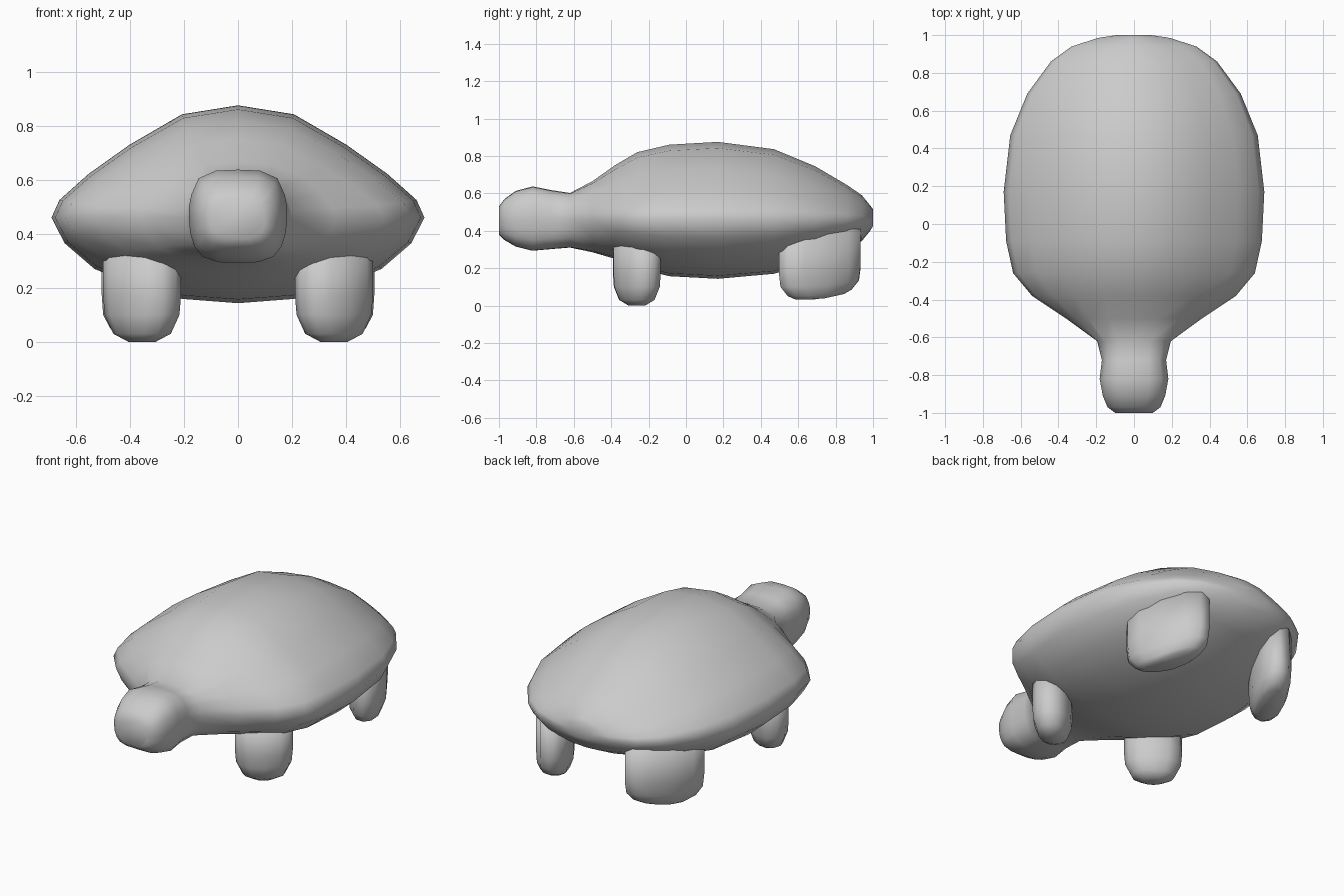
import bpy, bmesh
from math import cos, sin, pi, copysign

if "Cube" in bpy.data.objects:
    bpy.data.objects.remove(bpy.data.objects["Cube"])


def loft(name, rings):
    """Skin a list of closed point rings and cap both ends."""
    bm = bmesh.new()
    loops = [[bm.verts.new(p) for p in ring] for ring in rings]
    for a, b in zip(loops, loops[1:]):
        n = len(a)
        for i in range(n):
            bm.faces.new((a[i], a[(i + 1) % n], b[(i + 1) % n], b[i]))
    bm.faces.new(loops[0])
    bm.faces.new(loops[-1])
    bmesh.ops.recalc_face_normals(bm, faces=bm.faces)
    for f in bm.faces:
        f.smooth = True
    mesh = bpy.data.meshes.new(name)
    bm.to_mesh(mesh)
    bm.free()
    obj = bpy.data.objects.new(name, mesh)
    bpy.context.collection.objects.link(obj)
    return obj


# Half cross-sections (top to bottom), scaled to width and height
HEAD = [(0, 1), (.45, .98), (.8, .82), (.95, .48), (1, .2), (1, 0),
        (.97, -.35), (.88, -.65), (.72, -.87), (.4, -.99), (0, -1)]
SHELL = [(0, 1), (.3, .92), (.58, .65), (.8, .39), (.957, .157), (1, 0),
         (.93, -.3), (.77, -.6), (.55, -.8), (.3, -.95), (0, -1)]

# Stations: y, half width, top z, bottom z, blend from head to shell
STATIONS = [
    (-1.0, .10, .53, .38, 0), (-.97, .14, .57, .35, 0),
    (-.91, .165, .613, .315, 0), (-.82, .182, .637, .293, 0),
    (-.72, .17, .617, .302, 0), (-.62, .195, .602, .31, .1),
    (-.50, .36, .665, .285, .6), (-.38, .54, .75, .25, 1),
    (-.26, .64, .82, .20, 1), (-.09, .677, .86, .157, 1),
    (.17, .69, .875, .143, 1), (.47, .655, .836, .17, 1),
    (.69, .565, .745, .235, 1), (.86, .44, .645, .305, 1),
    (.94, .33, .59, .345, 1), (.985, .19, .535, .40, 1),
    (1.0, .09, .515, .425, 1)]


def body_ring(y, hw, top, bot, t):
    mid = .46
    half = []
    for (hx, hz), (sx, sz) in zip(HEAD, SHELL):
        u, v = hx + (sx - hx) * t, hz + (sz - hz) * t
        half.append((u * hw, y, mid + v * ((top - mid) if v > 0 else (mid - bot))))
    return half + [(-x, yy, z) for x, yy, z in half[-2:0:-1]]


# Shell, neck and head in one skin
loft("body", [body_ring(*s) for s in STATIONS])


def leg(name, side, cx, cy, axis, a, b, levels, tilt):
    """Rounded stump with an oval footprint whose long side follows axis."""
    ax, ay = axis
    rings = []
    for z, s in levels:
        ring = []
        for i in range(12):
            t = 2 * pi * i / 12
            u = a * s * copysign(abs(cos(t)) ** .9, cos(t))
            v = b * s * copysign(abs(sin(t)) ** .9, sin(t))
            x, y = cx + u * ax - v * ay, cy + u * ay + v * ax
            lift = tilt * max(0, y - cy) * max(0, 1 - z / .3)
            ring.append((side * x, y, z + lift))
        rings.append(ring)
    loft(name, rings)


# Four legs, mirrored left and right
for side, label in ((1, "right"), (-1, "left")):
    leg("front_leg_" + label, side, .355, -.263, (.8, .6), .157, .105,
        [(0, .35), (.03, .74), (.1, .96), (.17, 1), (.36, 1)], 0)
    leg("back_leg_" + label, side, .36, .715, (-.45, .893), .245, .1,
        [(.033, .6), (.05, .78), (.1, .96), (.18, 1), (.41, 1)], .25)
